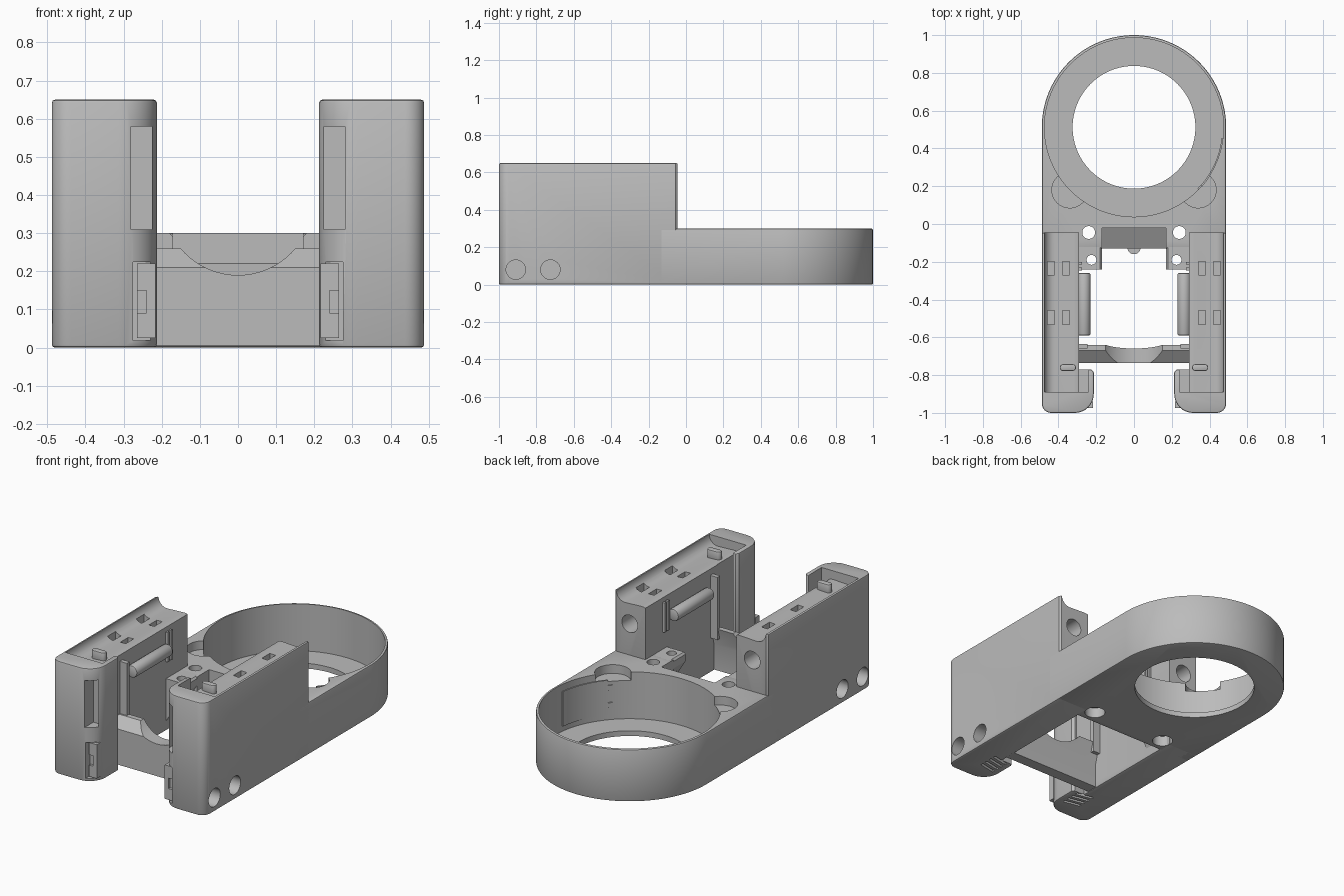
import bpy, bmesh
from math import sin, cos, radians

if "Cube" in bpy.data.objects:
    bpy.data.objects.remove(bpy.data.objects["Cube"])

grey = bpy.data.materials.new("plain grey")
grey.use_nodes = True
grey.diffuse_color = (0.5, 0.5, 0.5, 1)
grey.node_tree.nodes["Principled BSDF"].inputs["Base Color"].default_value = (0.5, 0.5, 0.5, 1)


def arc(cx, cy, r, a0, a1, n=8):
    steps = [radians(a0 + (a1 - a0) * i / n) for i in range(n + 1)]
    return [(cx + r * cos(a), cy + r * sin(a)) for a in steps]


def circle(cx, cy, r, n=32):
    return arc(cx, cy, r, 0, 360, n)[:-1]


def rect(x0, x1, y0, y1):
    return [(x0, y0), (x1, y0), (x1, y1), (x0, y1)]


def prism(name, pts, lo, hi, axis="z", bevel=0, scale=1):
    """Extrude a 2D outline along an axis; optionally chamfer both end rims."""
    place = {"z": lambda a, b, c: (a, b, c),
             "y": lambda a, b, c: (a, c, b),
             "x": lambda a, b, c: (c, a, b)}[axis]
    bm = bmesh.new()
    bottom = [bm.verts.new(place(a, b, lo)) for a, b in pts]
    top = [bm.verts.new(place(a, b, hi)) for a, b in pts]
    caps = [bm.faces.new(bottom), bm.faces.new(top)]
    for i in range(len(pts)):
        j = (i + 1) % len(pts)
        bm.faces.new((bottom[i], bottom[j], top[j], top[i]))
    bmesh.ops.recalc_face_normals(bm, faces=bm.faces[:])
    if bevel:
        rims = [e for f in caps for e in f.edges]
        bmesh.ops.bevel(bm, geom=rims, offset=bevel, segments=2, profile=0.5, affect="EDGES")
    mesh = bpy.data.meshes.new(name)
    bm.to_mesh(mesh)
    bm.free()
    mesh.materials.append(grey)
    obj = bpy.data.objects.new(name, mesh)
    bpy.context.collection.objects.link(obj)
    return obj


def apply(obj, kind, **settings):
    bpy.context.view_layer.objects.active = obj
    mod = obj.modifiers.new(kind, kind)
    for key, value in settings.items():
        setattr(mod, key, value)
    bpy.ops.object.modifier_apply(modifier=mod.name)


def cut(obj, pts, lo, hi, axis="z"):
    cutter = prism("cutter", pts, lo, hi, axis)
    cutter.hide_render = True
    apply(obj, "BOOLEAN", operation="DIFFERENCE", solver="EXACT", object=cutter)
    bpy.data.objects.remove(cutter)


def mirror(obj):
    apply(obj, "MIRROR")


# Base with round cup
W, CY = 0.488, 0.512
base = prism("cup_base", [(-W, -0.13), (W, -0.13)] + arc(0, CY, W, 0, 180, 72), 0, 0.3, bevel=0.008)
for s in (-1, 1):
    cut(base, circle(s * 0.34, 0.18, 0.095), 0.25, 0.4)
    cut(base, circle(s * 0.24, -0.045, 0.034), -0.1, 0.4)
    cut(base, circle(s * 0.24, -0.045, 0.055), -0.1, 0.06)
cut(base, circle(0, CY, 0.474, 96), 0.03, 0.4)
cut(base, circle(0, CY, 0.325, 96), -0.1, 0.1)
# sloped ledge between the towers
cut(base, [(-0.2, 0.12), (-0.02, 0.22), (-0.02, 0.4), (-0.2, 0.4)], -0.17, 0.17, "x")

# Latch panel on the inside of the cup
panel = prism("cup_panel", arc(0, CY, 0.478, -41, -7, 14) + arc(0, CY, 0.468, -7, -41, 14), 0.06, 0.26)
for z in (0.1, 0.2):
    prism("panel_tab", arc(0, CY, 0.478, -44, -40, 3) + arc(0, CY, 0.467, -40, -44, 3), z, z + 0.03)

# Bracket blocks reaching forward from the base
block = prism("bracket_block", [(0.3, 0.04), (0.3, 0.3), (0.18, 0.3), (0.17, 0.29), (0.17, 0.25)],
              -0.24, -0.1, "y")
cut(block, circle(0.225, -0.19, 0.026, 24), -0.1, 0.4)
cut(block, circle(0.24, -0.045, 0.034), -0.1, 0.4)
mirror(block)
prism("center_peg", arc(0, -0.125, 0.035, 180, 360, 12), 0.03, 0.13)

# Side towers: rounded plan with a thin flange at the inner front
plan = ([(0.29, -0.045), (0.29, -0.77), (0.225, -0.77), (0.213, -0.785)]
        + arc(0.313, -0.9, 0.1, 180, 270) + arc(0.438, -0.95, 0.05, 270, 360)
        + [(W, -0.055), (0.478, -0.045)])
tower = prism("side_towers", plan, 0, 0.65, bevel=0.008)
# sunken deck with a concave outer edge
deck = [(0.26, 0.7), (0.26, 0.585), (0.3, 0.6), (0.32, 0.6)] + arc(0.42, 0.65, 0.055, 270, 360) + [(0.475, 0.7)]
cut(tower, deck, -0.89, 0, "y")
# hollow behind the flange
cut(tower, rect(0.24, 0.292, -0.89, -0.7), 0.04, 0.7)
# deck sockets
for x in (0.36, 0.44):
    for y in (-0.235, -0.495):
        cut(tower, rect(x - 0.018, x + 0.018, y - 0.036, y + 0.036), 0.53, 0.7)
# side holes and rear hole
for y in (-0.91, -0.725):
    cut(tower, circle(y, 0.08, 0.052), 0.4, 0.6, "x")
cut(tower, circle(0.39, 0.48, 0.05), -0.16, 0.1, "y")
# front slot and latch recess
cut(tower, rect(0.225, 0.28, 0.31, 0.58), -1.1, -0.915, "y")
cut(tower, rect(0.2, 0.275, 0.018, 0.225), -1.1, -0.955, "y")
# floor vents
for i in range(4):
    y = -0.9 + i * 0.035
    cut(tower, [(0.25, y), (0.35, y + 0.02), (0.35, y + 0.036), (0.25, y + 0.016)], -0.1, 0.03)
mirror(tower)

# Latch plates in the front recess
latch = prism("front_latches", rect(0.216, 0.265, 0.025, 0.22), -0.975, -0.94, "y")
cut(latch, rect(0.24, 0.27, 0.09, 0.15), -1, -0.96, "y")
mirror(latch)

# Deck knobs
mirror(prism("deck_knobs", arc(0.375, -0.76, 0.018, -90, 90) + arc(0.325, -0.76, 0.018, 90, 270),
             0.58, 0.645, bevel=0.006))

# Grip rollers on the inner faces, with their ribs
mirror(prism("grip_rollers", circle(0.265, 0.48, 0.035, 24), -0.59, -0.26, "y", bevel=0.008))
for y in (-0.245, -0.215):
    mirror(prism("roller_ribs", rect(0.275, 0.3, y, y + 0.015), 0.4, 0.57))
mirror(prism("flange_ribs", rect(0.245, 0.3, -0.66, -0.635), 0.2, 0.56))

# Saddle wall between the towers
saddle = prism("saddle_wall", [(-0.735, 0.005), (-0.735, 0.21), (-0.67, 0.26), (-0.64, 0.26),
                               (-0.67, 0.15), (-0.67, 0.005)], -0.3, 0.3, "x")
cut(saddle, circle(0, 0.386, 0.196, 64), -1, 0, "y")

for obj in bpy.context.scene.objects:
    obj.select_set(obj.type == "MESH")
bpy.context.view_layer.objects.active = base
bpy.ops.object.shade_smooth_by_angle(angle=radians(30))
